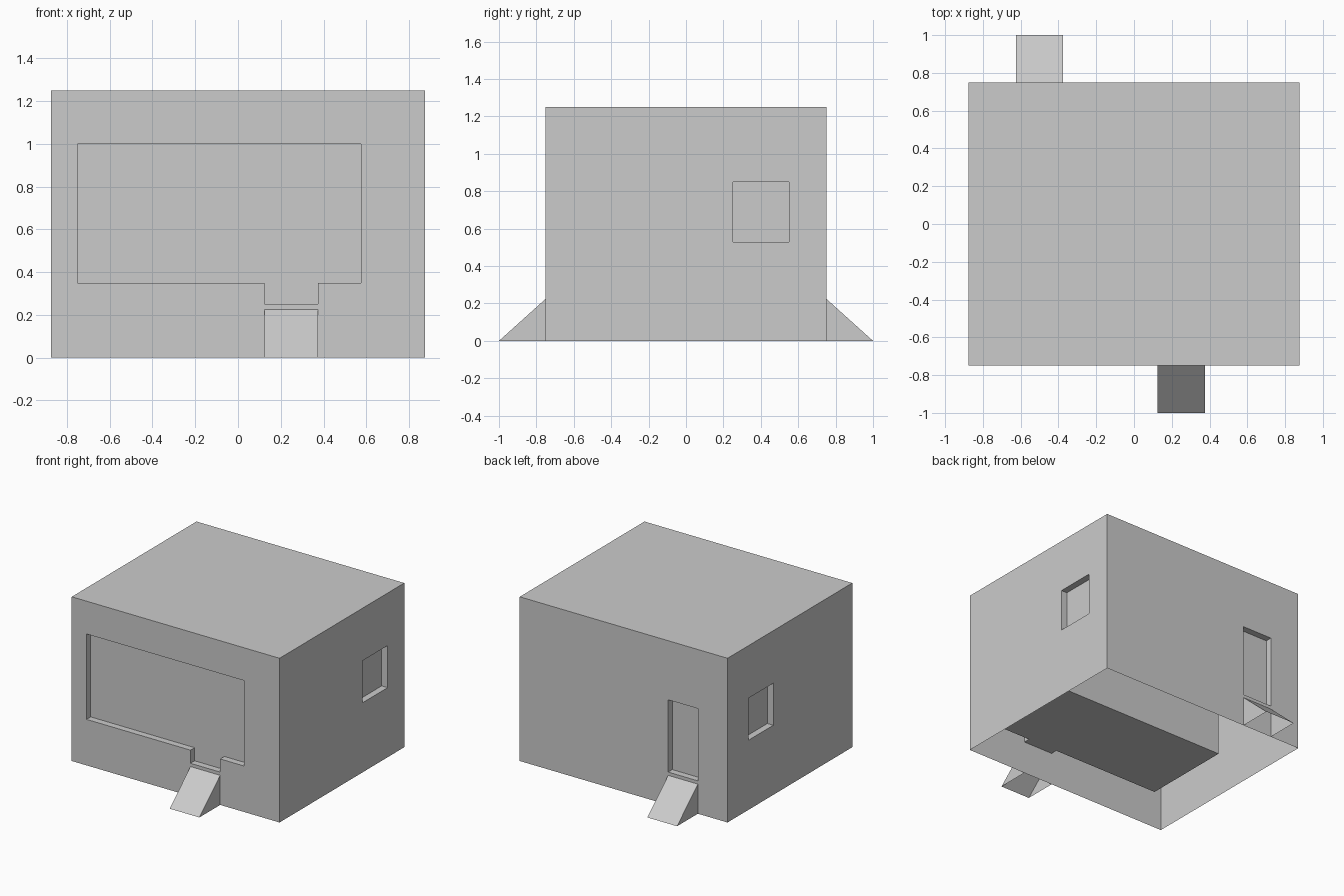
import bpy
import bmesh
from mathutils import Vector

if "Cube" in bpy.data.objects:
    bpy.data.objects.remove(bpy.data.objects["Cube"], do_unlink=True)

# Single plain grey
grey = bpy.data.materials.new("plain_grey")
grey.use_nodes = True
GREY = (0.6, 0.6, 0.6, 1)
grey.diffuse_color = GREY
grey.node_tree.nodes["Principled BSDF"].inputs["Base Color"].default_value = GREY


def finish(name, bm):
    mesh = bpy.data.meshes.new(name)
    bm.to_mesh(mesh)
    bm.free()
    mesh.materials.append(grey)
    obj = bpy.data.objects.new(name, mesh)
    bpy.context.scene.collection.objects.link(obj)
    return obj


def box(name, low, high, open_sides=()):
    """Box between two corners, leaving out the faces that look along open_sides."""
    low, high = Vector(low), Vector(high)
    bm = bmesh.new()
    bmesh.ops.create_cube(bm, size=1)
    for v in bm.verts:
        v.co = (low + high) / 2 + v.co * (high - low)
    drop_faces(bm, open_sides)
    return finish(name, bm)


def drop_faces(bm, directions, where=lambda f: True):
    bm.normal_update()
    gone = [f for f in bm.faces if where(f)
            and any(f.normal.dot(Vector(d)) > 0.9 for d in directions)]
    bmesh.ops.delete(bm, geom=gone, context="FACES")


def ramp(name, x, side):
    """Wedge leaning on the front (-1) or back (1) wall, open below and against the wall."""
    foot, wall, top = side * 1.0, side * HALF_Y, 0.225
    bm = bmesh.new()
    ends = [[bm.verts.new((x + dx, y, z)) for y, z in ((foot, 0), (wall, 0), (wall, top))]
            for dx in (-0.125, 0.125)]
    a, b = ends
    bm.faces.new(a)
    bm.faces.new(b[::-1])
    bm.faces.new((a[0], a[2], b[2], b[0]))
    bmesh.ops.recalc_face_normals(bm, faces=bm.faces[:])
    # Make the slope point upward and the sides outward
    for f in bm.faces:
        out = f.calc_center_median() - Vector((x, wall, 0))
        if f.normal.dot(out) < 0:
            f.normal_flip()
    return finish(name, bm)


HALF_X, HALF_Y, HEIGHT = 0.875, 0.75, 1.25
DEPTH, FLOOR = 0.05, 0.25
DOWN = (0, 0, -1)

# House shell, cut by shallow openings
shell = box("house_shell", (-HALF_X, -HALF_Y, 0), (HALF_X, HALF_Y, HEIGHT))
front_in, back_in, side_in = -HALF_Y + DEPTH, HALF_Y - DEPTH, HALF_X - DEPTH
cutters = [
    box("shop_opening", (-0.75, -1, 0.35), (0.575, front_in, 1.0)),
    box("front_step_opening", (0.125, -1, FLOOR), (0.375, front_in, 0.5)),
    box("back_door_opening", (-0.625, back_in, FLOOR), (-0.375, 1, 0.8)),
    box("left_window_opening", (side_in, 0.25, 0.53), (1, 0.55, 0.85)),
    box("right_window_opening", (-1, 0.2, 0.53), (-side_in, 0.5, 0.85)),
]
bpy.context.view_layer.objects.active = shell
for cutter in cutters:
    cut = shell.modifiers.new(cutter.name, "BOOLEAN")
    cut.operation, cut.solver, cut.object = "DIFFERENCE", "EXACT", cutter
    bpy.ops.object.modifier_apply(modifier=cut.name)
for cutter in cutters:
    bpy.data.objects.remove(cutter, do_unlink=True)

# Open underside of the shell
bm = bmesh.new()
bm.from_mesh(shell.data)
drop_faces(bm, [DOWN], lambda f: f.calc_center_median().z < 0.01)
bm.to_mesh(shell.data)
bm.free()

# Inner room behind the shop opening
box("inner_room", (-0.775, front_in, FLOOR), (0.775, 0, 1.05), open_sides=[(0, -1, 0)])

# Entrance ramps
ramp("front_ramp", 0.25, -1)
ramp("back_ramp", -0.5, 1)
